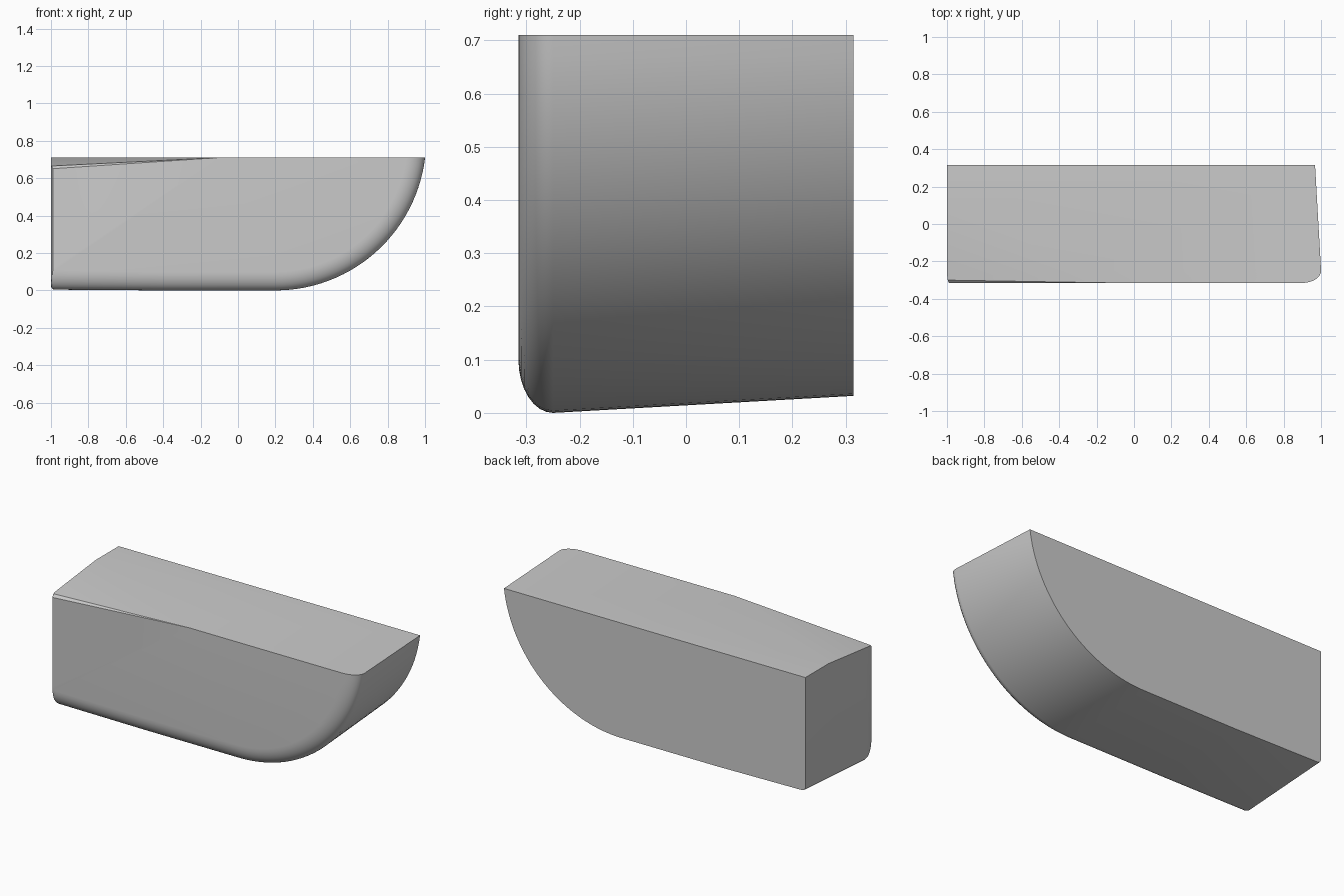
import bpy, bmesh
from math import sin, cos, acos, pi, radians
from mathutils import Vector

cube = bpy.data.objects.get("Cube")
if cube:
    bpy.data.objects.remove(cube, do_unlink=True)

TOP, FRONT, BACK = 0.71, -0.315, 0.315
RADIUS, CENTRE_X = 0.806, 0.2      # big rounded end
ROUND_Y, ROUND_Z = 0.065, 0.1      # soft front edge
CORNER = 0.02                      # small lower corner at the square end

mat = bpy.data.materials.new("plain grey")
mat.use_nodes = True
grey = (0.6, 0.6, 0.6, 1.0)
mat.diffuse_color = grey
mat.node_tree.nodes["Principled BSDF"].inputs["Base Color"].default_value = grey


def profile(y, inset, end_inset, lift):
    """Outline of one slice: flat top, rounded right end, flat base."""
    r = RADIUS - inset
    last = acos((RADIUS - TOP) / r)
    left = -1 + end_inset
    pts = [(left, TOP)]
    for i in range(4):
        a = pi / 2 * i / 3
        pts.append((left + CORNER * (1 - cos(a)),
                    inset + lift + CORNER * (1 - sin(a))))
    pts.append((-0.42, inset))
    steps = 28
    for i in range(steps + 1):
        a = last * i / steps
        pts.append((CENTRE_X + r * sin(a), RADIUS - r * cos(a)))
    return [Vector((x, y, z)) for x, z in pts]


# Slices from the front face, round the soft edge, to the tapered back
slices = []
for i in range(9):
    a = pi / 2 * (1 - i / 8)
    inset = ROUND_Z * (1 - cos(a))
    slices.append((FRONT + ROUND_Y * (1 - sin(a)), inset, inset * 0.12, 0.004))
slices.append((BACK, 0.032, 0.0, 0.008))

bm = bmesh.new()
rings = [[bm.verts.new(p) for p in profile(*s)] for s in slices]
for a, b in zip(rings, rings[1:]):
    for i in range(len(a)):
        j = (i + 1) % len(a)
        bm.faces.new((a[i], a[j], b[j], b[i]))
bm.faces.new(rings[0])
bm.faces.new(rings[-1])
bmesh.ops.recalc_face_normals(bm, faces=bm.faces)


def slice_off(p, q, r):
    """Cut away everything above the plane through three points, and cap it."""
    p, q, r = Vector(p), Vector(q), Vector(r)
    n = (q - p).cross(r - p).normalized()
    if n.z < 0:
        n.negate()
    cut = bmesh.ops.bisect_plane(
        bm, geom=bm.verts[:] + bm.edges[:] + bm.faces[:],
        plane_co=p, plane_no=n, clear_outer=True, dist=1e-5)
    edges = [e for e in cut["geom_cut"]
             if isinstance(e, bmesh.types.BMEdge) and e.is_boundary]
    bmesh.ops.holes_fill(bm, edges=edges, sides=0)


# Sloping facet on the top front corner, then its narrow worn edge
slice_off((-0.1, FRONT, TOP), (-1, 0.1, TOP), (-1, -0.3, 0.665))
slice_off((-0.1, FRONT, TOP), (-1, -0.3, 0.665), (-1, FRONT, 0.65))
bmesh.ops.recalc_face_normals(bm, faces=bm.faces)

mesh = bpy.data.meshes.new("rounded_block")
bm.to_mesh(mesh)
bm.free()
mesh.materials.append(mat)
block = bpy.data.objects.new("rounded_block", mesh)
bpy.context.collection.objects.link(block)
bpy.ops.object.select_all(action="DESELECT")
block.select_set(True)
bpy.context.view_layer.objects.active = block
bpy.ops.object.shade_smooth_by_angle(angle=radians(30))
